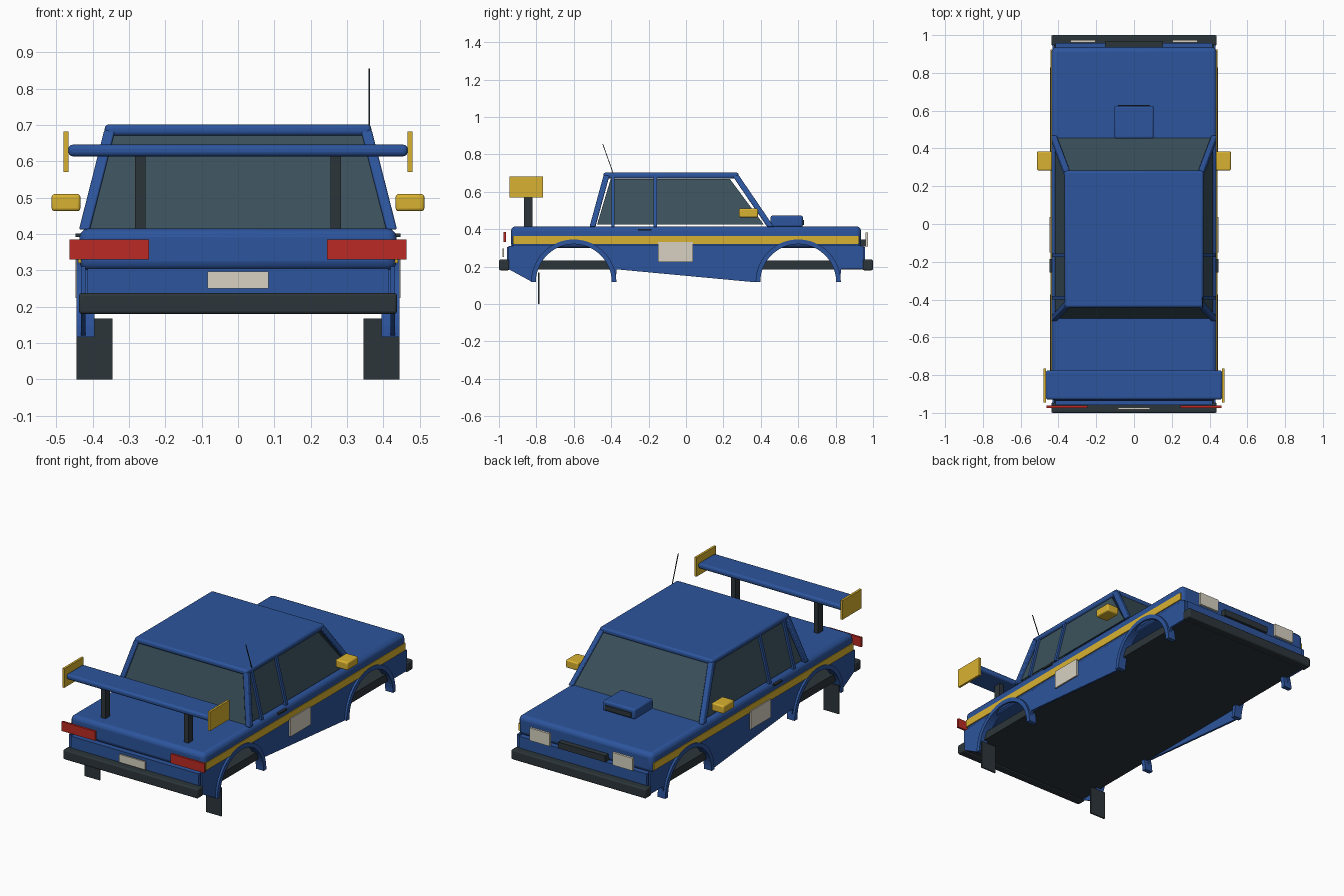
import bpy, math
from mathutils import Vector

if "Cube" in bpy.data.objects:
    bpy.data.objects.remove(bpy.data.objects["Cube"])


def mat(name, rgb):
    m = bpy.data.materials.new(name)
    m.diffuse_color = [(c / 255) ** 2.2 for c in rgb] + [1]
    m.use_nodes = True
    m.node_tree.nodes["Principled BSDF"].inputs["Base Color"].default_value = m.diffuse_color
    return m


BLUE = mat("blue paint", (48, 85, 155))
YELLOW = mat("yellow trim", (216, 176, 52))
RED = mat("red lens", (186, 46, 40))
WHITE = mat("pale panel", (214, 208, 192))
DARK = mat("dark plastic", (48, 56, 60))
GLASS = mat("glass", (62, 82, 92))


def make(name, verts, faces, m, bevel=0, segs=3):
    me = bpy.data.meshes.new(name)
    me.from_pydata(verts, [], faces)
    ob = bpy.data.objects.new(name, me)
    bpy.context.collection.objects.link(ob)
    me.materials.append(m)
    bpy.ops.object.select_all(action='DESELECT')
    bpy.context.view_layer.objects.active = ob
    ob.select_set(True)
    bpy.ops.object.mode_set(mode='EDIT')
    bpy.ops.mesh.select_all(action='SELECT')
    bpy.ops.mesh.normals_make_consistent(inside=False)
    bpy.ops.object.mode_set(mode='OBJECT')
    if bevel:
        b = ob.modifiers.new("bevel", 'BEVEL')
        b.width, b.segments = bevel, segs
        bpy.ops.object.shade_smooth_by_angle(angle=math.radians(35))
    return ob


def loft(name, a, b, m, bevel=0, segs=3):
    """Solid between two matching outlines."""
    n = len(a)
    faces = [list(range(n)), list(range(n, 2 * n))]
    faces += [(i, (i + 1) % n, n + (i + 1) % n, n + i) for i in range(n)]
    return make(name, list(a) + list(b), faces, m, bevel, segs)


def box(name, x, y, z, m, bevel=0, segs=3):
    ring = [(x[0], y[0]), (x[1], y[0]), (x[1], y[1]), (x[0], y[1])]
    return loft(name, [(*p, z[0]) for p in ring], [(*p, z[1]) for p in ring], m, bevel, segs)


def beam(name, p, q, hx, hy, m, bevel=0):
    ring = [(-hx, -hy), (hx, -hy), (hx, hy), (-hx, hy)]
    return loft(name, *[[(e[0] + a, e[1] + b, e[2]) for a, b in ring] for e in (p, q)], m, bevel, 2)


def pane(name, corners, offset):
    o = Vector(offset)
    return loft(name, corners, [tuple(Vector(c) + o) for c in corners], GLASS)


def side(s, a, b):
    return tuple(sorted((s * a, s * b)))


def arc(cy, r, n=24):
    return [(cy - r * math.cos(math.pi * i / n), 0.117 + r * math.sin(math.pi * i / n))
            for i in range(n + 1)]


# Main body, floor and bumpers
box("upper_body", (-.437, .437), (-.936, .936), (.3, .415), BLUE, .025)
box("floor", (-.42, .42), (-.95, .95), (.185, .232), DARK)
for s, end in ((-1, "rear"), (1, "front")):
    box(end + "_bumper", (-.438, .438), side(s, .945, 1), (.18, .237), DARK, .008)
    box(end + "_lower_panel", (-.415, .415), side(s, .86, .957), (.19, .305), BLUE)

# Side panels with wheel openings, flares and stripes
profile = ([(-.95, .31), (-.95, .187)] + arc(-.6, .222) + [(-.37, .185), (.36, .117)]
           + arc(.6, .222) + [(.83, .187), (.95, .187), (.95, .31)])
for s in (-1, 1):
    loft("side_panel", [(s * .42, *p) for p in profile], [(s * .432, *p) for p in profile], BLUE)
    for cy in (-.6, .6):
        ring = arc(cy, .228) + arc(cy, .203)[::-1]
        loft("wheel_arch", [(s * .395, *p) for p in ring], [(s * .445, *p) for p in ring], BLUE)
    box("side_stripe", side(s, .43, .441), (-.925, .925), (.32, .363), YELLOW)
    box("door_panel_plate", side(s, .438, .447), (-.15, .037), (.224, .33), WHITE)
    box("door_handle", side(s, .43, .447), (-.256, -.185), (.392, .402), DARK)
    box("mud_flap", side(s, .345, .445), (-.79, -.782), (0, .167), DARK)
    box("tail_light", side(s, .245, .464), (-.975, -.962), (.33, .385), RED)
    box("headlight", side(s, .205, .335), (.96, .974), (.308, .382), WHITE)
    box("wing_mirror", side(s, .434, .513), (.283, .385), (.463, .51), YELLOW, .008)

    # Cabin pillars and side glass
    def at(y, t):
        return (s * (.423 - .07 * t), y, .412 + .275 * t)
    beam("front_pillar", at(.452, 0), at(.265, 1), .015, .018, BLUE, .005)
    beam("rear_pillar", at(-.5, 0), at(-.425, 1), .015, .016, BLUE, .005)
    beam("door_pillar", at(-.165, 0), at(-.165, 1), .012, .009, BLUE)
    beam("quarter_pillar", at(-.39, 0), at(-.39, 1), .012, .009, BLUE)
    pane("side_window", [at(-.475, .05), at(.415, .05), at(.235, .93), at(-.403, .93)], (-s * .006, 0, 0))

    # Rear wing supports and end plates
    box("wing_stay", side(s, .255, .283), (-.865, -.822), (.41, .62), DARK)
    box("wing_end_plate", side(s, .467, .48), (-.945, -.765), (.57, .682), YELLOW)

# Roof, windscreen and rear window
box("roof", (-.367, .367), (-.442, .282), (.67, .702), BLUE, .012)
for name, y0, y1 in (("windscreen", .455, .275), ("rear_window", -.5, -.43)):
    pane(name, [(-.41, y0, .415), (.41, y0, .415), (.345, y1, .68), (-.345, y1, .68)],
         (0, -.006 if y0 > 0 else .006, 0))

# Rear wing
box("rear_wing", (-.467, .467), (-.93, -.775), (.614, .646), BLUE, .012)

# Bonnet scoop and small details
box("bonnet_scoop", (-.104, .104), (.452, .625), (.412, .472), BLUE, .01)
box("scoop_mouth", (-.085, .085), (.62, .63), (.422, .45), DARK)
box("grille", (-.153, .153), (.93, .968), (.308, .345), DARK)
box("rear_plate", (-.084, .084), (-.982, -.972), (.25, .297), WHITE)
beam("aerial", (.362, -.388, .695), (.362, -.445, .855), .002, .002, DARK)
